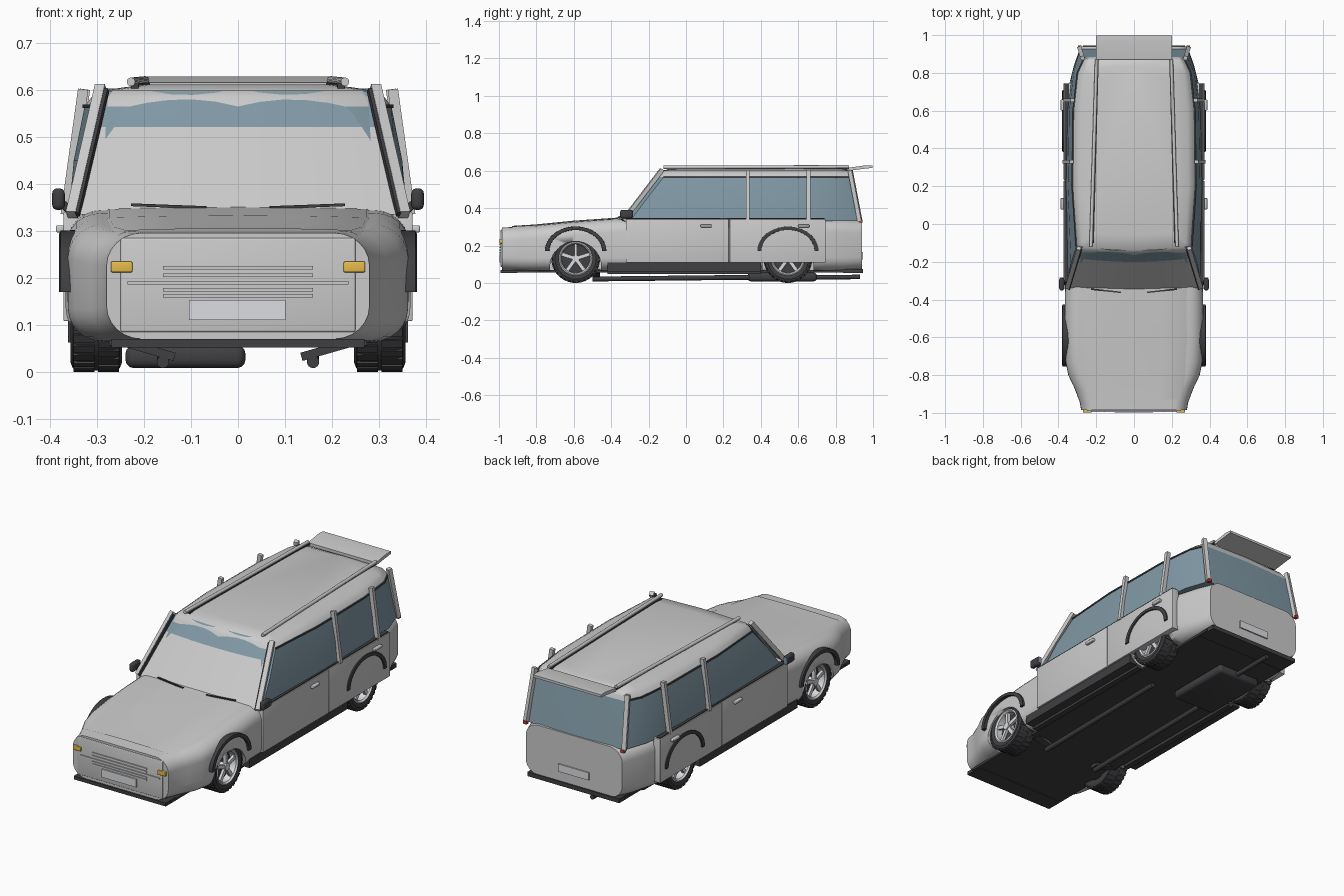
import bpy, bmesh, math
from mathutils import Vector, Matrix

if "Cube" in bpy.data.objects:
    bpy.data.objects.remove(bpy.data.objects["Cube"])


def mat(name, r, g, b):
    m = bpy.data.materials.new(name)
    m.diffuse_color = (r, g, b, 1)
    m.use_nodes = True
    m.node_tree.nodes["Principled BSDF"].inputs["Base Color"].default_value = m.diffuse_color
    return m


DARK = mat("dark_trim", .05, .05, .055)
GLASS = mat("window_glass", .22, .32, .38)
AMBER = mat("amber_lens", .8, .5, .07)
RED = mat("red_lens", .6, .04, .04)
SILVER = mat("silver", .72, .73, .76)


def finish(name, bm, m=None, angle=35):
    bmesh.ops.recalc_face_normals(bm, faces=bm.faces)
    me = bpy.data.meshes.new(name)
    bm.to_mesh(me)
    bm.free()
    ob = bpy.data.objects.new(name, me)
    bpy.context.collection.objects.link(ob)
    if m:
        me.materials.append(m)
    bpy.ops.object.select_all(action='DESELECT')
    ob.select_set(True)
    bpy.context.view_layer.objects.active = ob
    bpy.ops.object.shade_smooth_by_angle(angle=math.radians(angle))
    return ob


def loft(name, rings, m=None, closed=True, caps=True, angle=35):
    bm = bmesh.new()
    vs = [[bm.verts.new(p) for p in r] for r in rings]
    n = len(vs[0])
    for a, b in zip(vs, vs[1:]):
        for i in range(n if closed else n - 1):
            j = (i + 1) % n
            bm.faces.new((a[i], a[j], b[j], b[i]))
    if caps:
        bm.faces.new(vs[0])
        bm.faces.new(vs[-1])
    return finish(name, bm, m, angle)


def box(name, lo, hi, m=None, bevel=0.0):
    bm = bmesh.new()
    lo, hi = Vector(lo), Vector(hi)
    bmesh.ops.create_cube(bm, size=1, matrix=Matrix.Translation((lo + hi) / 2) @ Matrix.Diagonal((*(hi - lo), 1)))
    if bevel:
        bmesh.ops.bevel(bm, geom=bm.edges[:], offset=bevel, segments=3, affect='EDGES', profile=.5)
    return finish(name, bm, m)


def sbox(name, s, lo, hi, m=None, bevel=0.0):
    # box on the left (s=-1) or right (s=1) side
    x0, x1 = sorted((s * lo[0], s * hi[0]))
    return box(name, (x0, *lo[1:]), (x1, *hi[1:]), m, bevel)


def beam(name, a, b, w, h, m=None, sides=0):
    a, b = Vector(a), Vector(b)
    d = b - a
    mt = Matrix.Translation((a + b) / 2) @ d.to_track_quat('Z', 'Y').to_matrix().to_4x4()
    bm = bmesh.new()
    if sides:
        bmesh.ops.create_cone(bm, segments=sides, radius1=w, radius2=w, depth=d.length, cap_ends=True, matrix=mt)
    else:
        bmesh.ops.create_cube(bm, size=1, matrix=mt @ Matrix.Diagonal((w, h, d.length, 1)))
    return finish(name, bm, m)


# lower body: rounded sections along y
def section(y, w, z0, z1):
    pts = []
    rx, rz = .075, .07
    for k, (sx, sz) in enumerate(((1, 1), (-1, 1), (-1, -1), (1, -1))):
        cx, cz = sx * (w - rx), (z1 - rz if sz > 0 else z0 + rz)
        for i in range(7):
            a = math.pi / 2 * (k + i / 6)
            pts.append((cx + rx * math.cos(a), y, cz + rz * math.sin(a)))
    return pts


STATIONS = [(-.985, .28, .07, .296), (-.94, .288, .067, .298), (-.87, .315, .065, .301), (-.8, .348, .065, .306),
            (-.73, .362, .065, .314), (-.6, .367, .065, .326), (-.45, .367, .065, .338), (-.32, .364, .065, .345),
            (.2, .364, .065, .345), (.55, .36, .065, .345), (.72, .348, .065, .343), (.84, .318, .065, .34),
            (.94, .283, .07, .335)]
body = loft("lower_body", [section(*s) for s in STATIONS])

# wheel openings
WHEELS = (-.59, .545)
for y in WHEELS:
    for s in (-1, 1):
        cut = beam("wheel_opening_cutter", (s * .235, y, .085), (s * .5, y, .085), .137, 0, None, 40)
        mod = body.modifiers.new("opening", 'BOOLEAN')
        mod.object, mod.operation, mod.solver = cut, 'DIFFERENCE', 'EXACT'
        bpy.context.view_layer.objects.active = body
        bpy.ops.object.modifier_apply(modifier=mod.name)
        bpy.data.objects.remove(cut)


# cabin: half outlines stacked in z
def outline(z, half):
    return [(x, y, z) for x, y in half] + [(-x, y, z) for x, y in half[-2:0:-1]]


LOW = [(0, -.35), (.30, -.335), (.352, -.30), (.361, .2), (.352, .6), (.328, .8), (.285, .925), (0, .937)]
MID = [(0, -.165), (.275, -.15), (.305, -.12), (.327, .2), (.322, .6), (.300, .8), (.262, .882), (0, .892)]
EDGE = [(0, -.137), (.262, -.123), (.275, -.10), (.288, .2), (.283, .6), (.265, .8), (.24, .868), (0, .876)]
TOP = [(0, -.06), (.19, -.05), (.2, -.03), (.2, .2), (.2, .6), (.19, .75), (.18, .83), (0, .84)]


def mix(a, b, t, push=0):
    return [(p[0] * (1 - t) + q[0] * t + push * (p[0] > .3), p[1] * (1 - t) + q[1] * t) for p, q in zip(a, b)]


loft("cabin_glass", [outline(.33, LOW), outline(.45, mix(LOW, MID, .5, .006)), outline(.565, MID)], GLASS)
loft("roof", [outline(.565, MID), outline(.585, mix(MID, EDGE, .45, .003)), outline(.6, EDGE), outline(.612, TOP)],
     angle=50)


# windscreen: grey lower pane with a tinted strip above
def screen(name, z0, z1, m=None):
    rows = []
    for z in (z0, z1):
        t = (z - .34) / .26
        w, y = .345 - .062 * t, -.352 + .216 * t
        rows.append([(w * k / 6, y + .02 * (k / 6) ** 2, z) for k in range(-6, 7)])
    loft(name, rows, m, closed=False, caps=False)


screen("windscreen", .335, .522)
screen("windscreen_tint", .522, .598, GLASS)

# hood panel
loft("hood", [[(x * w, y, z + dz) for x, dz in ((-1, -.008), (-.93, .003), (-.5, .006), (0, .007),
                                               (.5, .006), (.93, .003), (1, -.008))]
              for y, w, z in ((-.93, .255, .298), (-.8, .285, .306), (-.6, .295, .326), (-.34, .295, .344))],
     closed=False, caps=False)

# nose details
box("front_panel", (-.25, -.991, .085), (.25, -.98, .285), None, .004)
for z, w in ((.222, .16), (.206, .16), (.19, .235), (.175, .16), (.162, .16)):
    box("grille_bar", (-w, -.996, z - .004), (w, -.985, z + .004))
box("front_plate", (-.104, -.998, .11), (.101, -.985, .153), SILVER)
box("front_bumper", (-.27, -.992, .052), (.27, -.9, .07), DARK)
box("rear_bumper", (-.27, .84, .052), (.27, .946, .074), DARK)
box("rear_plate", (-.09, .935, .125), (.09, .947, .165), SILVER)
box("underfloor", (-.275, -.95, .056), (.275, .9, .068), DARK)

# exhaust
box("muffler", (-.24, .33, .008), (.016, .7, .056), DARK, .018)
beam("tail_pipe", (-.1, .68, .03), (-.1, .93, .032), .012, 0, DARK, 16)

# rear spoiler
loft("roof_spoiler", [[(x, .872, .6), (x, .872, .616), (x, .96, .629), (x, .998, .628), (x, .998, .615), (x, .95, .61)]
                      for x in (-.2, .2)])

# wheel profiles: (radius, x across)
TIRE = [(.085, -.05), (.11, -.055), (.122, -.05), (.127, -.038), (.127, .038), (.122, .05), (.11, .055), (.088, .05),
        (.084, .03)]
RIM = [(.084, .02), (.09, .051), (.084, .054), (.077, .046), (.075, .01)]


def lathe(name, prof, cx, cy, cz, s, m):
    rings = [[(cx + s * x, cy + r * math.cos(i * math.tau / 40), cz + r * math.sin(i * math.tau / 40))
              for i in range(40)] for r, x in prof]
    return loft(name, rings, m, caps=False)


for s in (-1, 1):
    # wheels with tread blocks and five spokes
    for y in WHEELS:
        c = Vector((s * .302, y, .13))
        lathe("tire", TIRE, *c, s, DARK)
        lathe("wheel_rim", RIM, *c, s, SILVER)
        beam("wheel_back", c - Vector((s * .03, 0, 0)), c + Vector((s * .012, 0, 0)), .083, 0, DARK, 32)
        beam("wheel_hub", c, c + Vector((s * .05, 0, 0)), .019, 0, SILVER, 20)
        for k in range(5):
            a = math.pi / 2 + k * math.tau / 5
            d = Vector((s * .036, math.cos(a) * .08, math.sin(a) * .08))
            beam("wheel_spoke", c + Vector((s * .038, 0, 0)), c + d, .014, .019, SILVER)
        bm = bmesh.new()
        for k in range(30):
            for side in (-1, 1):
                mt = (Matrix.Translation(c) @ Matrix.Rotation((k + side * .25) * math.tau / 30, 4, 'X')
                      @ Matrix.Translation((side * .026, 0, .126)) @ Matrix.Diagonal((.044, .018, .008, 1)))
                bmesh.ops.create_cube(bm, size=1, matrix=mt)
        finish("tire_tread", bm, DARK)
        # arch trim
        rings = []
        for i in range(25):
            a = math.pi * i / 24
            rings.append([(s * x, y + r * math.cos(a), .17 + r * .8 * math.sin(a))
                          for x, r in ((.345, .14), (.379, .142), (.381, .155), (.378, .164), (.345, .165))])
        loft("arch_trim", rings, DARK)

    # doors, handles, sills
    for name, y0, y1, hy in (("front_door", -.322, .229, .107), ("rear_door", .233, .747, .63)):
        sbox(name, s, (.33, y0, .108), (.372, y1, .341), None, .003)
        sbox(name + "_handle", s, (.37, hy - .03, .297), (.388, hy + .03, .312), None, .004)
    sbox("sill", s, (.29, -.42, .062), (.362, .4, .108), DARK)
    sbox("belt_trim", s, (.345, -.32, .339), (.367, .74, .346), DARK)

    # pillars and gutter
    beam("windscreen_pillar", (s * .354, -.335, .335), (s * .292, -.128, .606), .022, .022)
    beam("windscreen_seal", (s * .342, -.342, .335), (s * .28, -.14, .6), .008, .014, DARK)
    for y, dx in ((.33, .002), (.655, -.002)):
        beam("side_pillar", (s * (.365 + dx), y, .335), (s * (.328 + dx), y, .602), .02, .022)
    beam("rear_pillar", (s * .288, .93, .33), (s * .272, .878, .602), .022, .022)
    gutter = [(x, y) for x, y in MID[2:7]]
    for (xa, ya), (xb, yb) in zip(gutter, gutter[1:]):
        beam("roof_gutter", (s * xa, ya, .566), (s * xb, yb, .566), .008, .008, DARK)

    # roof rails
    beam("roof_rail", (s * .228, -.12, .618), (s * .198, .87, .621), .009, 0, None, 16)
    beam("rail_base", (s * .22, -.1, .609), (s * .195, .87, .612), .016, .01, DARK)

    # mirrors
    sbox("door_mirror", s, (.369, -.352, .345), (.396, -.285, .391), DARK, .011)
    sbox("mirror_face", s, (.374, -.287, .352), (.394, -.283, .386), GLASS)
    beam("mirror_arm", (s * .35, -.31, .335), (s * .378, -.315, .362), .012, .016, DARK)

    # lights
    sbox("headlight", s, (.225, -.998, .212), (.271, -.98, .235), AMBER, .003)
    sbox("tail_light", s, (.277, .925, .322), (.296, .944, .338), RED)

    # wipers
    beam("wiper", (s * .068, -.362, .35), (s * .228, -.345, .356), .008, .006, DARK)

    # underside pipes and brackets
    beam("under_pipe", (s * .16, -.5, .021), (s * .16, .34, .03), .013, 0, DARK, 16)
    beam("pipe_bracket", (s * .135, -.48, .032), (s * .24, -.48, .062), .04, .018, DARK)
    beam("side_step", (s * .3, -.42, .056), (s * .3, .4, .056), .03, .014, DARK)
